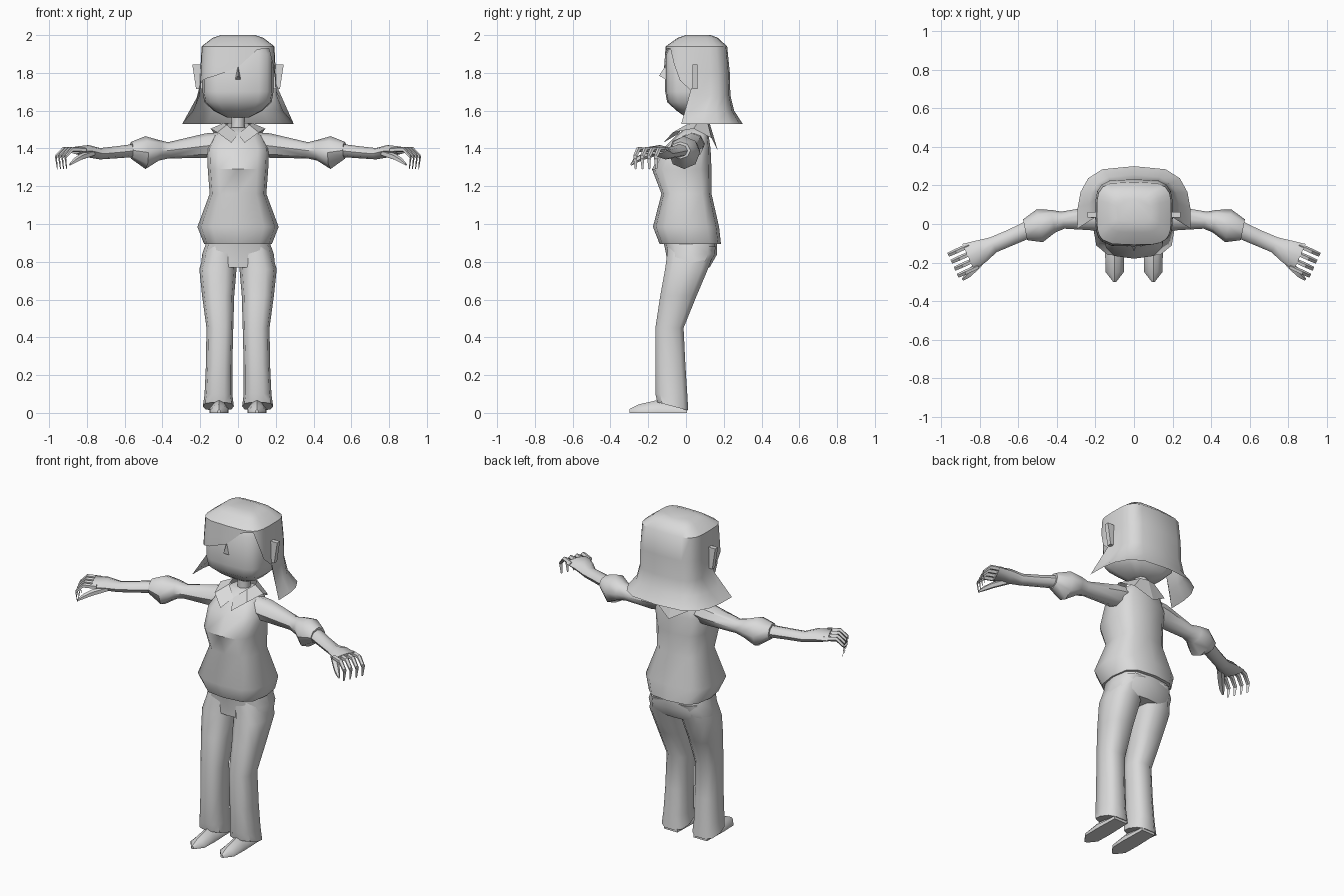
import bpy, bmesh, math
from mathutils import Vector

if "Cube" in bpy.data.objects:
    bpy.data.objects.remove(bpy.data.objects["Cube"])

grey = bpy.data.materials.new("plain_grey")
grey.diffuse_color = (0.7, 0.7, 0.7, 1)
grey.use_nodes = True
grey.node_tree.nodes["Principled BSDF"].inputs["Base Color"].default_value = grey.diffuse_color


def build(name, verts, faces, angle=45):
    """Make a smooth-shaded mesh object with consistent normals."""
    bm = bmesh.new()
    vs = [bm.verts.new(v) for v in verts]
    for f in faces:
        bm.faces.new([vs[i] for i in f])
    bmesh.ops.recalc_face_normals(bm, faces=bm.faces)
    me = bpy.data.meshes.new(name)
    bm.to_mesh(me)
    bm.free()
    me.materials.append(grey)
    ob = bpy.data.objects.new(name, me)
    bpy.context.collection.objects.link(ob)
    bpy.ops.object.select_all(action='DESELECT')
    bpy.context.view_layer.objects.active = ob
    ob.select_set(True)
    bpy.ops.object.shade_smooth_by_angle(angle=math.radians(angle))
    return ob


def loft(name, rings, start=True, end=True, angle=45):
    """Skin a list of closed rings."""
    n = len(rings[0])
    verts = [p for r in rings for p in r]
    faces = [(k * n + i, k * n + (i + 1) % n, (k + 1) * n + (i + 1) % n, (k + 1) * n + i)
             for k in range(len(rings) - 1) for i in range(n)]
    if start:
        faces.append(tuple(range(n)))
    if end:
        faces.append(tuple(range(len(verts) - n, len(verts))))
    return build(name, verts, faces, angle)


def rounded(a, e):
    c, s = math.cos(a), math.sin(a)
    return math.copysign(abs(c) ** e, c), math.copysign(abs(s) ** e, s)


def section(z, yf, yb, x0, x1, n=12, e=0.65, lift=0):
    """Horizontal rounded-box ring; lift raises its front edge."""
    pts = []
    for i in range(n):
        c, s = rounded(2 * math.pi * i / n, e)
        pts.append(((x0 + x1) / 2 + c * (x1 - x0) / 2,
                    (yf + yb) / 2 + s * (yb - yf) / 2, z + lift * (1 - s) / 2))
    return pts


def body(name, rows, n=12, e=0.65):
    return loft(name, [section(z, f, b, -w, w, n, e) for z, f, b, w in rows])


def tube(name, rows, across, sx, n=8):
    """Limb through rows of (x, y, z, width, height)."""
    d = Vector((across[0], across[1], 0)).normalized()
    rings = []
    for x, y, z, w, h in rows:
        ring = []
        for i in range(n):
            a = 2 * math.pi * i / n
            p = Vector((x, y, z)) + d * w * math.cos(a) + Vector((0, 0, h * math.sin(a)))
            ring.append((p.x * sx, p.y, p.z))
        rings.append(ring)
    return loft(name, rings)


# torso, pelvis, neck and head: rows of (z, front, back, half width)
body("sweater", [(.895, -.14, .185, .18), (.985, -.175, .175, .215), (1.16, -.13, .135, .15),
                 (1.29, -.18, .135, .16), (1.40, -.12, .13, .165), (1.47, -.05, .12, .13),
                 (1.51, 0, .11, .07)])
body("trouser_hips", [(.91, -.12, .165, .165), (.84, -.105, .165, .19), (.77, -.10, .125, .197)])
body("neck", [(1.47, .02, .10, .045), (1.53, .02, .10, .035), (1.60, .02, .10, .04)], 8, 1)
body("head", [(1.565, .0, .10, .06), (1.60, -.05, .16, .13), (1.645, -.10, .18, .178),
              (1.70, -.11, .19, .188), (1.90, -.11, .20, .187), (1.95, -.08, .18, .16)], 16, .55)

# nose
build("nose", [(-.015, -.108, 1.765), (.015, -.108, 1.765), (0, -.108, 1.84), (0, -.142, 1.785)],
      [(0, 1, 3), (1, 2, 3), (2, 0, 3)], 20)

# collar: inner neckline and pointed outer edge, mirrored
inner = [(0, -.045, 1.475), (.06, 0, 1.525), (.075, .06, 1.535), (.05, .115, 1.535), (0, .125, 1.535)]
outer = [(.035, -.12, 1.43), (.11, -.07, 1.485), (.145, .04, 1.505), (.11, .135, 1.455), (0, .168, 1.39)]
cv, cf = [], []
for sx in (1, -1):
    o = len(cv)
    cv += [(x * sx, y, z) for x, y, z in inner + outer]
    cf += [(o + i, o + i + 1, o + i + 6, o + i + 5) for i in range(4)]
collar = build("collar", cv, cf, 30)


# hair: columns of (angle, hem height) around the head, flaring at the hem
PROFILE = [(1.53, -.35, .30, .295), (1.60, -.20, .255, .235), (1.68, -.12, .235, .202),
           (1.80, -.118, .232, .20), (1.94, -.108, .218, .193), (1.985, -.045, .17, .135),
           (2.0, 0, .13, .09)]


def hair_point(a, z):
    for lo, hi in zip(PROFILE, PROFILE[1:]):
        if z <= hi[0] + 1e-6:
            break
    t = (z - lo[0]) / (hi[0] - lo[0])
    f, b, w = (lo[k] + t * (hi[k] - lo[k]) for k in (1, 2, 3))
    c, s = rounded(math.radians(a), .5 if z > 1.65 else .62)
    return (c * w, (f + b) / 2 + s * (b - f) / 2, z)


columns = [(a, 1.53) for a in (0, 10, 25, 45, 67, 90, 113, 135, 155, 170, 180)]
columns += [(181, 1.70), (195, 1.74), (210, 1.76), (225, 1.77), (250, 1.785), (270, 1.83),
            (285, 1.92), (300, 1.93), (315, 1.93), (330, 1.85), (345, 1.76), (359, 1.70)]
hair_rings = [[hair_point(a, h + t * (1.94 - h)) for a, h in columns] for t in (0, .17, .37, .66, 1)]
hair_rings += [[hair_point(a, z) for a, h in columns] for z in (1.985, 2.0)]
loft("hair", hair_rings, start=False)

for sx, side in ((1, "left"), (-1, "right")):
    # ear
    loft(side + "_ear", [[(sx * x, y, z) for x, y in ((.18, .035), (w, .035), (w, .062), (.18, .062))]
                         for z, w in ((1.715, .222), (1.845, .242))], angle=30)

    # trouser leg: rows of (z, front, back, inner, outer, front lift)
    legs = [(.88, -.10, .165, .0, .17, 0), (.76, -.115, .12, .008, .205, 0),
            (.62, -.14, .06, .02, .19, 0), (.45, -.165, -.01, .025, .167, 0),
            (.25, -.165, 0, .03, .17, 0), (.10, -.165, .01, .03, .177, 0),
            (.012, -.155, .015, .022, .186, .045)]
    loft(side + "_trouser_leg", [section(z, f, b, sx * i, sx * o, 10, .75, l)
                                 for z, f, b, i, o, l in legs])

    # shoe: arched sections from heel to pointed toe
    arch = ((-1, 0), (-1, .35), (-.5, .8), (0, 1), (.5, .8), (1, .35), (1, 0))
    loft(side + "_shoe", [[(sx * .1 + u * w, y, v * h) for u, v in arch]
                          for y, w, h in ((.005, .045, .05), (-.15, .05, .068),
                                          (-.25, .047, .045), (-.30, .008, .02))])

    # sleeve with puffed elbow, then forearm and palm
    tube(side + "_sleeve", [(.10, .03, 1.425, .07, .06), (.17, .03, 1.415, .068, .065),
                            (.37, .02, 1.39, .045, .043), (.42, .015, 1.39, .06, .055),
                            (.49, -.01, 1.378, .086, .087), (.565, -.03, 1.39, .055, .045)],
         (.2, 1), sx)
    tube(side + "_forearm", [(.54, -.025, 1.39, .045, .035), (.64, -.07, 1.38, .042, .032),
                             (.73, -.108, 1.372, .042, .03), (.79, -.14, 1.385, .06, .033),
                             (.86, -.172, 1.39, .075, .02)], (.41, .91), sx)

    # fingers curling down, and thumb
    for k in range(4):
        s = -.06 + .04 * k
        bx, by = .85 + .41 * s, -.175 + .91 * s
        path = [(-.02, 1.392, .013), (.055, 1.395, .014), (.098, 1.355, .012), (.09, 1.295, .006)]
        tube(f"{side}_finger_{k + 1}", [(bx + .91 * d, by - .41 * d, z, r, r) for d, z, r in path],
             (.41, .91), sx, 5)
    tube(side + "_thumb", [(.77, -.17, 1.375, .022, .018), (.83, -.235, 1.355, .02, .018),
                           (.865, -.27, 1.335, .016, .014), (.89, -.29, 1.315, .006, .006)],
         (.7, .7), sx, 5)
